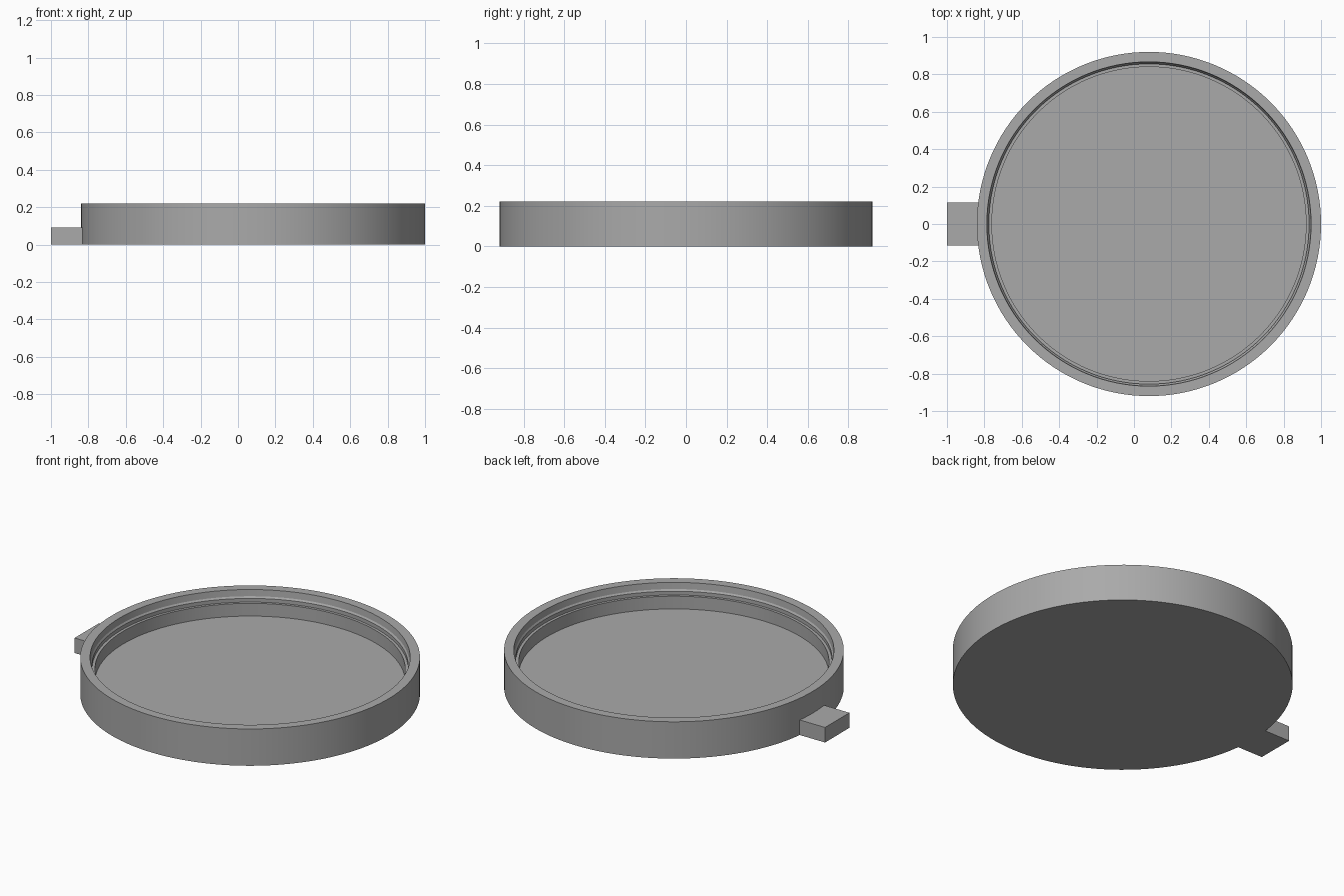
import bpy, bmesh, math

if "Cube" in bpy.data.objects:
    bpy.data.objects.remove(bpy.data.objects["Cube"])

CX = 0.08      # centre of the round tray
SEGS = 128

grey = bpy.data.materials.new("plain_grey")
grey.diffuse_color = (0.40, 0.40, 0.40, 1)
grey.use_nodes = True
grey.node_tree.nodes["Principled BSDF"].inputs["Base Color"].default_value = grey.diffuse_color


def finish(name, bm):
    bmesh.ops.recalc_face_normals(bm, faces=bm.faces)
    mesh = bpy.data.meshes.new(name)
    bm.to_mesh(mesh)
    bm.free()
    mesh.materials.append(grey)
    obj = bpy.data.objects.new(name, mesh)
    bpy.context.collection.objects.link(obj)
    return obj


# Round tray: half section (radius, height) from bottom edge to floor edge
profile = [(0.92, 0.0), (0.92, 0.22), (0.867, 0.22), (0.863, 0.182),
           (0.856, 0.172), (0.856, 0.15), (0.84, 0.15), (0.84, 0.074)]
bm = bmesh.new()
rings = [[bm.verts.new((CX + r * math.cos(2 * math.pi * i / SEGS),
                        r * math.sin(2 * math.pi * i / SEGS), z))
          for i in range(SEGS)] for r, z in profile]
for a, b in zip(rings, rings[1:]):
    for i in range(SEGS):
        j = (i + 1) % SEGS
        bm.faces.new((a[i], a[j], b[j], b[i]))
bm.faces.new(rings[0])     # underside
bm.faces.new(rings[-1])    # floor
tray = finish("round_tray", bm)
bpy.context.view_layer.objects.active = tray
tray.select_set(True)
bpy.ops.object.shade_smooth_by_angle(angle=math.radians(25))

# Side tab, running slightly into the tray wall
bm = bmesh.new()
bmesh.ops.create_cube(bm, size=1)
x0, x1, half, top = -1.0, -0.80, 0.115, 0.09
for v in bm.verts:
    v.co = (x0 if v.co.x < 0 else x1, math.copysign(half, v.co.y),
            top if v.co.z > 0 else 0)
finish("side_tab", bm)
